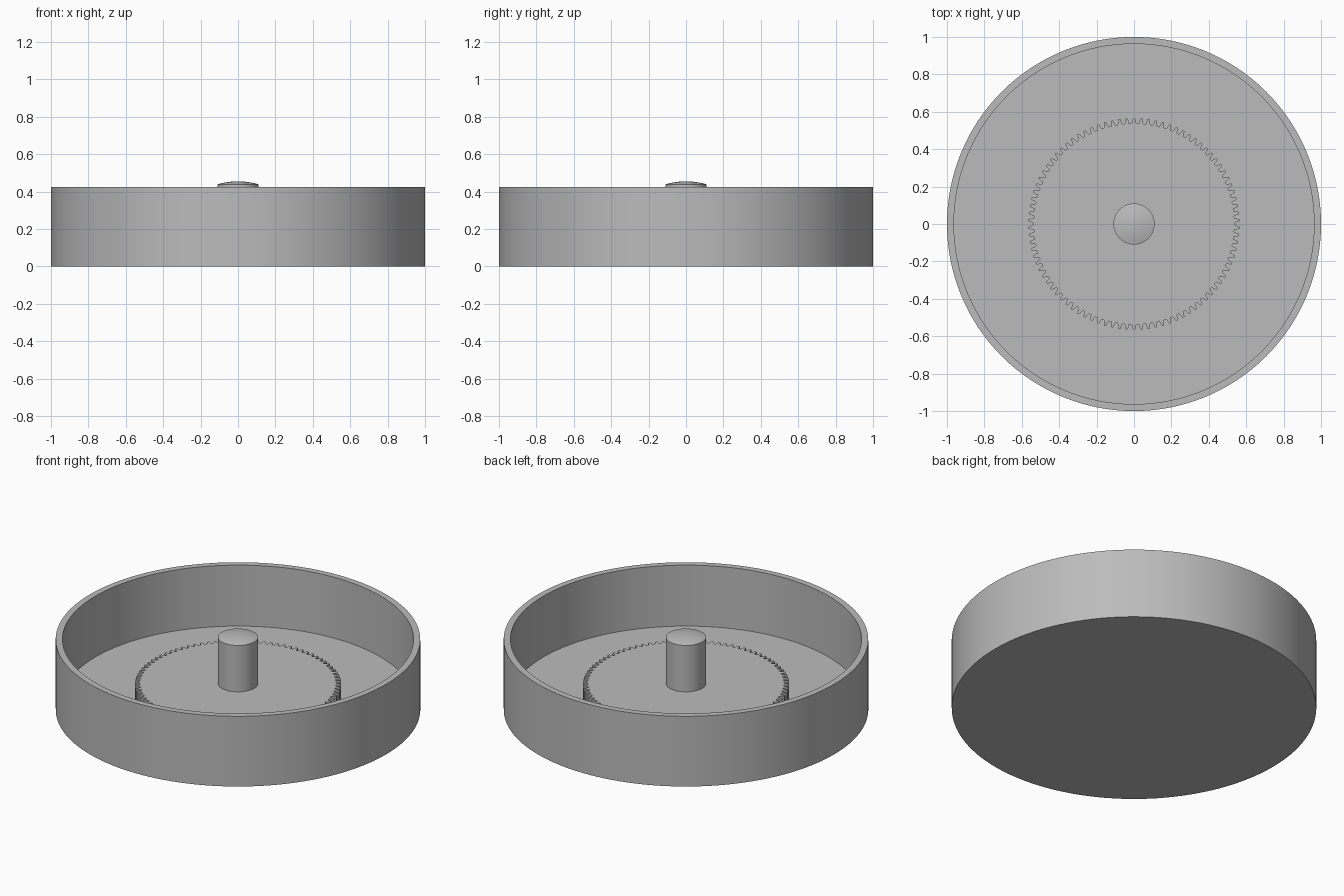
import bpy, bmesh, math

cube = bpy.data.objects.get("Cube")
if cube:
    bpy.data.objects.remove(cube, do_unlink=True)

GREY = (0.5, 0.5, 0.5, 1)
metal = bpy.data.materials.new("plain_grey")
metal.use_nodes = True
metal.diffuse_color = GREY
metal.node_tree.nodes["Principled BSDF"].inputs["Base Color"].default_value = GREY

FLOOR, GEAR_TOP, RIM = 0.056, 0.158, 0.425


def finish(name, bm):
    """Turn a bmesh into a shaded object with the shared material."""
    bmesh.ops.recalc_face_normals(bm, faces=bm.faces)
    mesh = bpy.data.meshes.new(name)
    bm.to_mesh(mesh)
    bm.free()
    mesh.materials.append(metal)
    obj = bpy.data.objects.new(name, mesh)
    bpy.context.collection.objects.link(obj)
    bpy.ops.object.select_all(action="DESELECT")
    obj.select_set(True)
    bpy.context.view_layer.objects.active = obj
    bpy.ops.object.shade_smooth_by_angle(angle=math.radians(30))
    return obj


def lathe(name, profile, sides):
    """Spin a (radius, height) profile that starts and ends on the axis."""
    bm = bmesh.new()
    verts = [bm.verts.new((r, 0, z)) for r, z in profile]
    edges = [bm.edges.new(pair) for pair in zip(verts, verts[1:])]
    bmesh.ops.spin(bm, geom=verts + edges, cent=(0, 0, 0), axis=(0, 0, 1),
                   angle=math.tau, steps=sides, use_duplicate=False)
    bmesh.ops.remove_doubles(bm, verts=bm.verts, dist=0.0001)
    return finish(name, bm)


# Round open housing with a thin wall
lathe("housing", [(0, 0), (1, 0), (1, RIM), (0.963, RIM), (0.963, FLOOR), (0, FLOOR)], 128)

# Toothed gear lying on the housing floor
TEETH, ROOT, TIP = 90, 0.537, 0.565
tooth = [(-0.34, ROOT), (-0.14, TIP), (0.14, TIP), (0.34, ROOT)]
bm = bmesh.new()
ring = []
for i in range(TEETH):
    for offset, radius in tooth:
        a = (i + offset) * math.tau / TEETH + math.pi / 2
        ring.append(bm.verts.new((radius * math.cos(a), radius * math.sin(a), FLOOR)))
base = bm.faces.new(ring)
top = bmesh.ops.extrude_face_region(bm, geom=[base], use_keep_orig=True)["geom"]
bmesh.ops.translate(bm, vec=(0, 0, GEAR_TOP - FLOOR),
                    verts=[v for v in top if isinstance(v, bmesh.types.BMVert)])
finish("gear", bm)

# Centre shaft with a shallow domed end
SHAFT, EDGE, DOME = 0.11, 0.439, 0.016
dome = [(SHAFT * (1 - k / 6), EDGE + DOME * (1 - (1 - k / 6) ** 2)) for k in range(7)]
lathe("shaft", [(0, FLOOR), (SHAFT, FLOOR)] + dome, 48)
